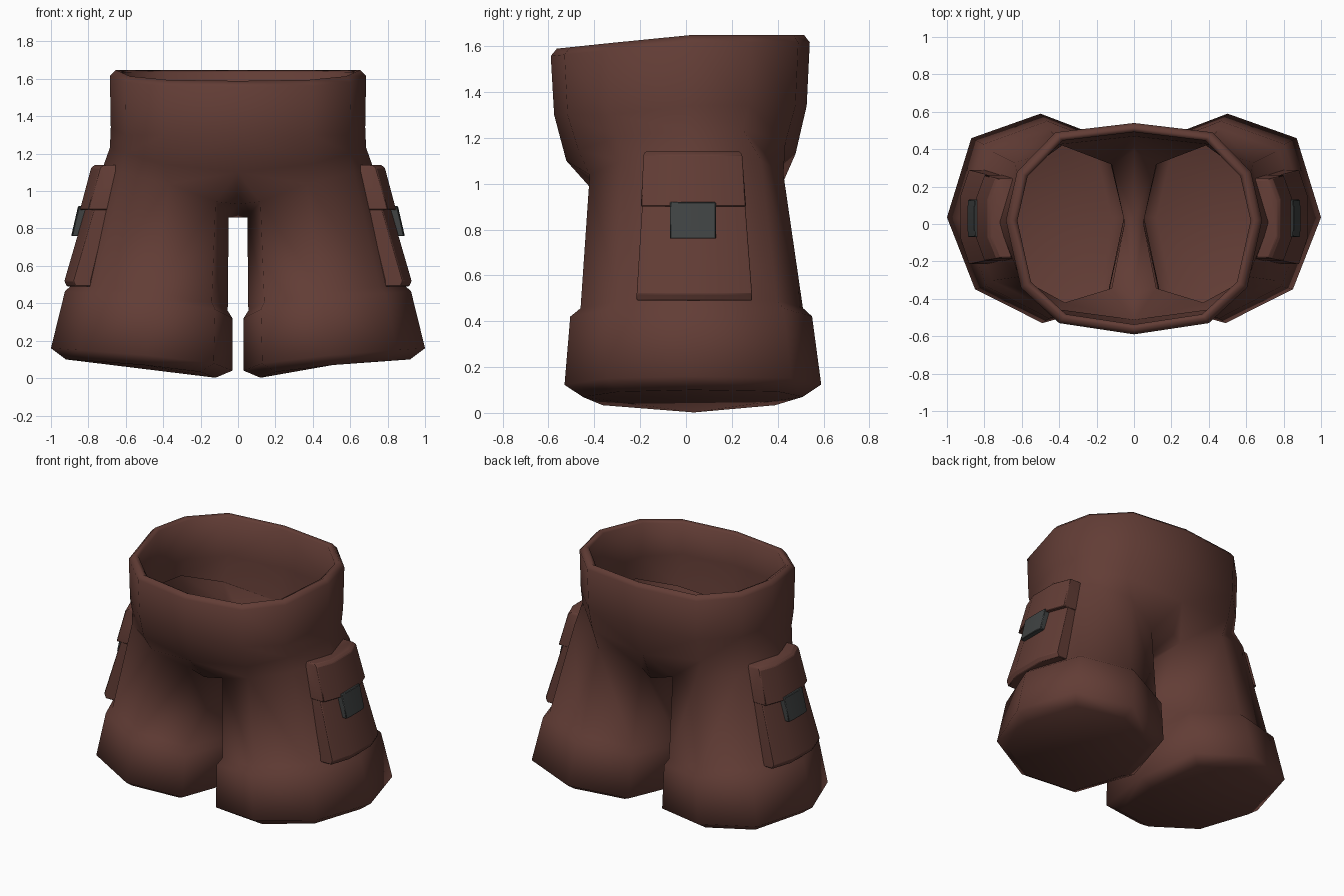
import bpy, bmesh, math

if "Cube" in bpy.data.objects:
    bpy.data.objects.remove(bpy.data.objects["Cube"])


def material(name, rgb):
    m = bpy.data.materials.new(name)
    m.diffuse_color = (*rgb, 1)
    m.use_nodes = True
    m.node_tree.nodes["Principled BSDF"].inputs["Base Color"].default_value = m.diffuse_color
    return m


BROWN = material("brown cloth", (0.122, 0.046, 0.036))
GREY = material("dark grey buckle", (0.050, 0.055, 0.055))


def finish(bm, name, mat, angle, bevel=0):
    """Turn a right-hand half into a mirrored, smooth-by-angle object."""
    bmesh.ops.recalc_face_normals(bm, faces=bm.faces)
    me = bpy.data.meshes.new(name)
    bm.to_mesh(me)
    bm.free()
    ob = bpy.data.objects.new(name, me)
    bpy.context.collection.objects.link(ob)
    me.materials.append(mat)
    bpy.ops.object.select_all(action='DESELECT')
    ob.select_set(True)
    bpy.context.view_layer.objects.active = ob
    bpy.ops.object.shade_smooth_by_angle(angle=math.radians(angle))
    if bevel:
        b = ob.modifiers.new("soft edges", 'BEVEL')
        b.width, b.segments = bevel, 1
    ob.modifiers.new("mirror", 'MIRROR').use_axis[0] = True
    return ob


def bridge(bm, a, b, closed):
    n = len(a)
    for i in range(n if closed else n - 1):
        j = (i + 1) % n
        bm.faces.new((a[i], a[j], b[j], b[i]))


# Seat: half waist outline from front centre round to back centre
ARC = [(0, -.59), (.40, -.53), (.605, -.34), (.685, .02),
       (.625, .28), (.42, .49), (0, .54)]
# Leg: eight-sided outline, front-inner round to inner
OCT = [(.13, -.42), (.49, -.52), (.85, -.34), (1, .04),
       (.87, .46), (.50, .59), (.13, .45), (.03, .04)]

bm = bmesh.new()


def waist_ring(sx, sy, zf):
    return [bm.verts.new((x * sx, y * sy, zf(x, y))) for x, y in ARC]


def leg_ring(x0, x1, y0, y1, zin, zout):
    ring = []
    for x, y in OCT:
        u, v = (x - .03) / .97, (y + .52) / 1.11
        ring.append(bm.verts.new((x0 + u * (x1 - x0), y0 + v * (y1 - y0),
                                  zin + max(u, 0) ** .5 * (zout - zin))))
    return ring


def rim(x, y):
    return 1.648 + .10 * min(0, y)


def seat_low(x, y):
    return 1.10 + .13 * (x / .68) ** 2 + (.03 if y > .1 else 0)


seat = [
    waist_ring(.975, .865, seat_low),                        # inside lining
    waist_ring(.93, .92, lambda x, y: 1.36),
    waist_ring(.91, .91, lambda x, y: rim(x, y) - .015),
    waist_ring(.955, .955, rim),                             # rim
    waist_ring(1, 1, lambda x, y: rim(x, y) - .032),
    waist_ring(.993, .975, lambda x, y: 1.34 - .04 * (y < 0)),
    waist_ring(1.0, .885, seat_low),
]
for a, b in zip(seat, seat[1:]):
    bridge(bm, a, b, False)

legs = [
    leg_ring(.05, .725, -.42, .425, .86, 1.12),              # leg top
    leg_ring(.055, .885, -.46, .51, .36, .50),               # above cuff
    leg_ring(.03, .925, -.505, .55, .32, .465),              # cuff
    leg_ring(.03, 1.0, -.53, .59, .04, .16),
    leg_ring(.12, .92, -.45, .51, .002, .10),                # closed hem
]
for a, b in zip(legs, legs[1:]):
    bridge(bm, a, b, True)
bm.faces.new(legs[-1])

# Join seat to leg and span the crotch
low, top = seat[-1], legs[0]
bridge(bm, low, top[:7], False)
front = bm.verts.new((0, -.37, .93))
mid = bm.verts.new((0, .04, .86))
back = bm.verts.new((0, .39, .93))
bm.faces.new((low[0], top[0], front))
bm.faces.new((low[6], back, top[6]))
bm.faces.new((front, top[0], top[7], mid))
bm.faces.new((mid, top[7], top[6], back))
finish(bm, "shorts_body", BROWN, 95)


def wrapped_plate(name, mat, sections, bend, bevel):
    """Plate bent round the outer leg; sections are (z, x_outer, x_inner, y0, y1)."""
    bm = bmesh.new()
    rings = []
    for z, xo, xi, y0, y1 in sections:
        w = y1 - y0
        ys = (y0, y0 + .27 * w, y0 + .73 * w, y1)
        bends = (bend, 0, 0, bend)
        pts = [(xo - d, y) for y, d in zip(ys, bends)]
        pts += [(xi, y1), (xi, y0)]
        rings.append([bm.verts.new((x, y, z)) for x, y in pts])
    for a, b in zip(rings, rings[1:]):
        bridge(bm, a, b, True)
    bm.faces.new(rings[0])
    bm.faces.new(rings[-1])
    return finish(bm, name, mat, 35, bevel)


# Cargo pockets, flaps and buckles on both legs
wrapped_plate("cargo_pocket", BROWN,
              [(1.08, .765, .65, -.18, .245), (.52, .928, .785, -.215, .288),
               (.49, .915, .785, -.215, .288)], .045, .004)
wrapped_plate("pocket_flap", BROWN,
              [(1.14, .765, .635, -.178, .235), (1.125, .785, .64, -.185, .245),
               (.90, .845, .69, -.197, .262)], .045, .004)
wrapped_plate("pocket_buckle", GREY,
              [(.92, .855, .78, -.07, .13), (.76, .892, .82, -.07, .13)], .005, .004)
